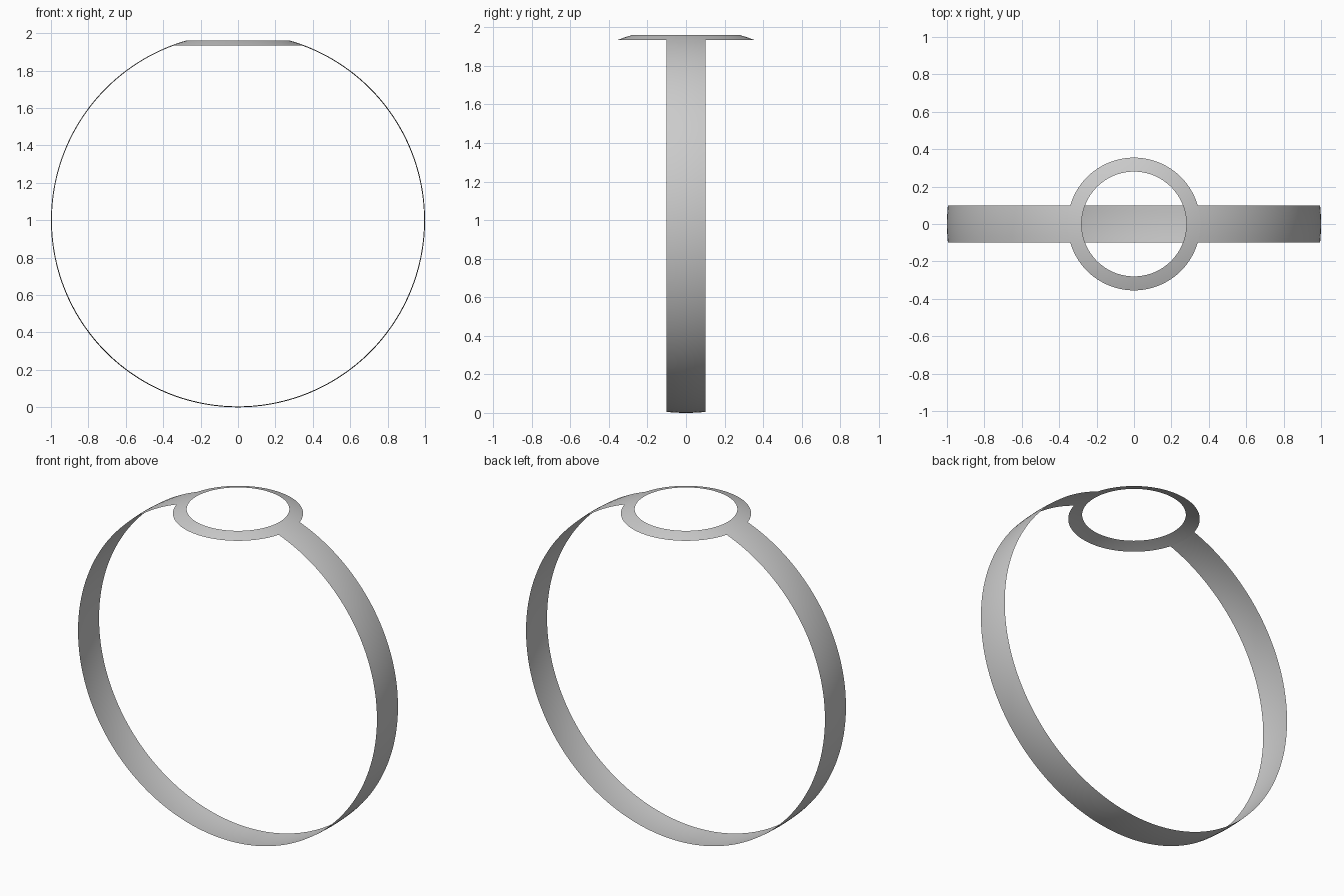
import bpy
from math import sin, cos, acos, sqrt, pi

cube = bpy.data.objects.get("Cube")
if cube:
    bpy.data.objects.remove(cube, do_unlink=True)

BAND_HALF = 0.1       # half width of the band
HOLE, RIM = 0.28, 0.355   # inner and outer radius of the collar

metal = bpy.data.materials.new("light grey")
grey = (0.6, 0.6, 0.6, 1)
metal.diffuse_color = grey
metal.use_nodes = True
metal.node_tree.nodes["Principled BSDF"].inputs["Base Color"].default_value = grey


def sheet(name, point, nu, nv):
    """Smooth single-layer surface from point(u, v), u and v in 0..1."""
    verts = [point(i / nu, j / nv) for i in range(nu + 1) for j in range(nv + 1)]
    faces = []
    for i in range(nu):
        for j in range(nv):
            a = i * (nv + 1) + j
            b = a + nv + 1
            faces.append((a, a + 1, b + 1, b))
    mesh = bpy.data.meshes.new(name)
    mesh.from_pydata(verts, [], faces)
    mesh.materials.append(metal)
    mesh.shade_smooth()
    obj = bpy.data.objects.new(name, mesh)
    bpy.context.collection.objects.link(obj)
    # Weld the closing seam and face the surface outward
    weld = obj.modifiers.new("weld", 'WELD')
    weld.merge_threshold = 0.0001
    return obj


# Band: slice of a unit sphere, its ends trimmed to the collar's rim
def band_point(u, v):
    y = BAND_HALF * (2 * v - 1)
    r = sqrt(1 - y * y)
    start = acos(sqrt(1 - RIM * RIM) / r)
    t = start + u * (2 * pi - 2 * start)
    return r * sin(t), y, 1 + r * cos(t)


# Collar: open ring on the same sphere around the top
def collar_point(u, v):
    r = RIM + (HOLE - RIM) * v
    t = -2 * pi * u
    return r * cos(t), r * sin(t), 1 + sqrt(1 - r * r)


band = sheet("band", band_point, 180, 6)
collar = sheet("collar", collar_point, 128, 4)

# Outward normals on both sheets
for obj in (band, collar):
    mesh = obj.data
    face = mesh.polygons[0]
    outward = face.center.copy()
    outward.z -= 1
    if face.normal.dot(outward) < 0:
        mesh.flip_normals()
